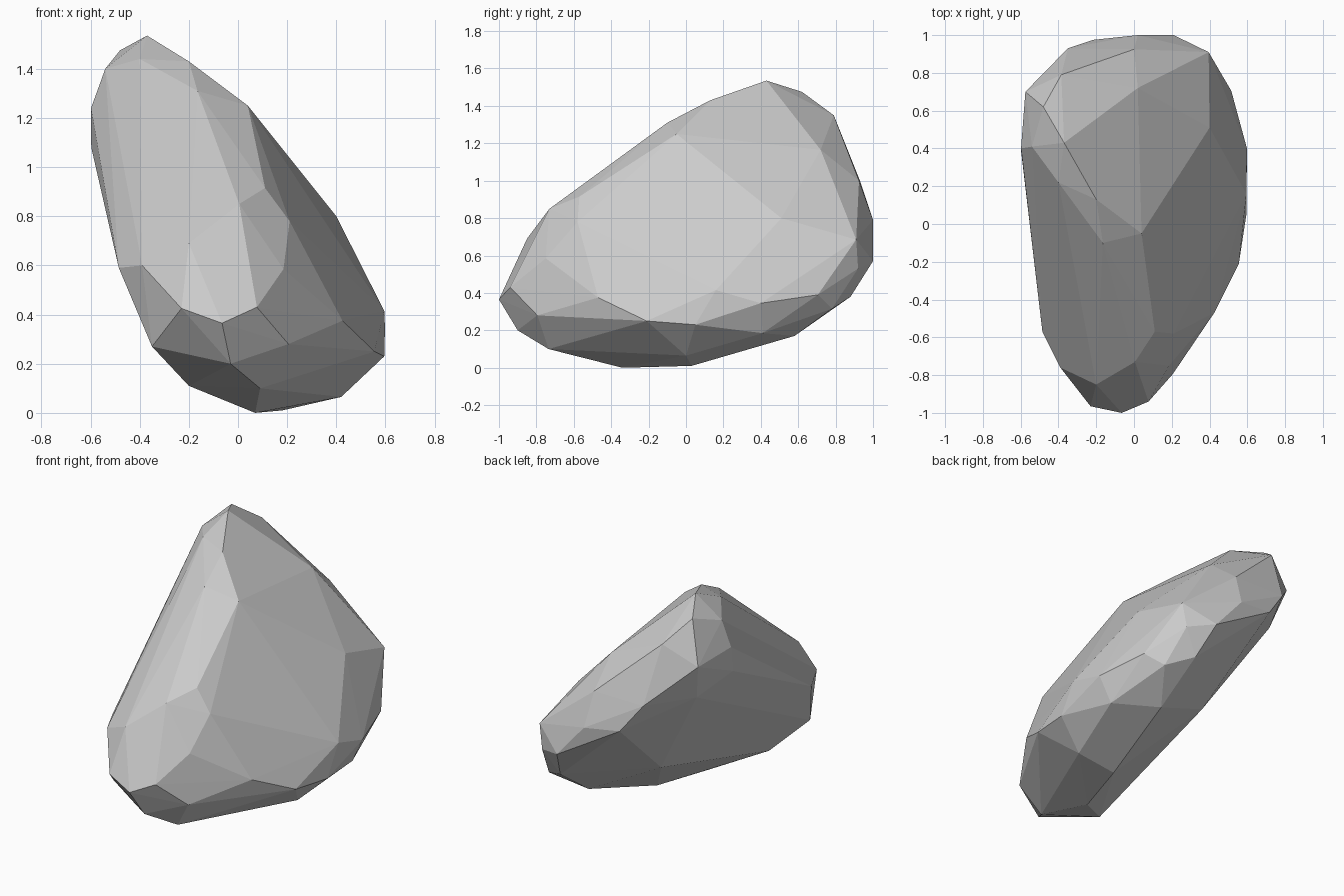
import bpy, bmesh

# Corner points of the boulder: the skin is their convex hull
corners = [
    # peak
    (-.37, .43, 1.535), (-.48, .62, 1.475), (-.54, .41, 1.40), (-.20, .13, 1.43),
    (-.40, .22, 1.44), (-.165, -.10, 1.31), (.04, -.05, 1.25),
    (-.598, .40, 1.24), (-.597, .38, 1.08), (-.575, .70, 1.22),
    # back rim
    (-.385, .79, 1.35), (.02, .72, 1.165), (0, .925, 1.0), (-.35, .93, 1.0),
    (-.215, .975, .82), (.02, 1, .79), (.21, 1, .57), (.395, .91, .685),
    (.37, .92, .53), (.27, .88, .38), (.42, .78, .315), (.28, .58, .17),
    # right rim
    (.40, .51, .80), (.515, .705, .39), (.598, .40, .345), (.595, .16, .415),
    (.595, .05, .23), (.52, .41, .185), (.555, -.21, .25), (.425, -.47, .375),
    (.205, -.795, .28),
    # front nose
    (.077, -.94, .43), (-.065, -1, .365), (-.03, -.90, .20), (-.23, -.965, .425),
    (-.39, -.76, .60), (-.20, -.85, .69), (.005, -.73, .85), (.11, -.57, .915),
    (.21, -.58, .78), (.185, -.75, .585),
    # left edge and underside
    (-.485, -.57, .59), (-.35, -.75, .27), (-.20, -.55, .11),
    (.09, -.735, .10), (.07, -.34, 0), (.18, .03, .01), (.42, 0, .065),
    (-.14, .45, .37), (-.51, .62, .98),
]

bm = bmesh.new()
for c in corners:
    bm.verts.new(c)
bmesh.ops.convex_hull(bm, input=bm.verts[:])
loose = [v for v in bm.verts if not v.link_faces]
bmesh.ops.delete(bm, geom=loose, context='VERTS')
bmesh.ops.recalc_face_normals(bm, faces=bm.faces[:])

mesh = bpy.data.meshes.new("boulder")
bm.to_mesh(mesh)
bm.free()
boulder = bpy.data.objects.new("boulder", mesh)
bpy.context.collection.objects.link(boulder)
